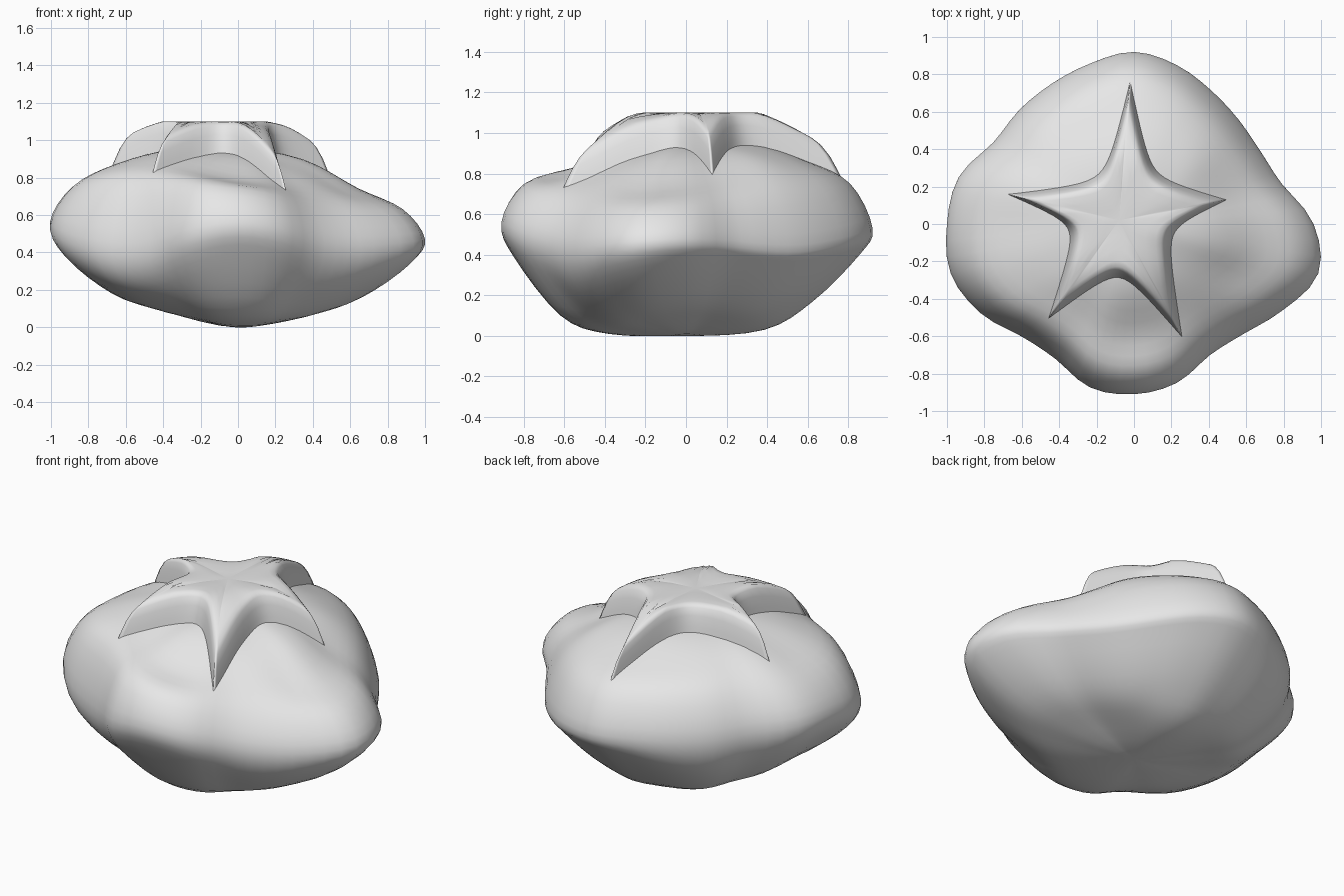
import bpy
import bmesh
from math import cos, sin, pi
from mathutils import Vector
from mathutils.bvhtree import BVHTree

cube = bpy.data.objects.get("Cube")
if cube:
    bpy.data.objects.remove(cube, do_unlink=True)


def make_material(name, value):
    mat = bpy.data.materials.new(name)
    mat.use_nodes = True
    color = (value, value, value, 1)
    mat.diffuse_color = color
    mat.node_tree.nodes["Principled BSDF"].inputs["Base Color"].default_value = color
    return mat


def spline(a, b, c, d, t):
    """Smooth curve from b to c."""
    return b + t * (c - a + t * (2 * a - 5 * b + 4 * c - d + t * (3 * (b - c) + d - a))) / 2


def around(values, turn):
    """Smooth periodic value for a fraction of a full turn."""
    n = len(values)
    i = int(turn * n)
    picks = [values[(i + k) % n] for k in (-1, 0, 1, 2)]
    return spline(*picks, turn * n - i)


def loft(bm, rings, top, bottom=None):
    """Skin closed rings, closing the ends with fans."""
    loops = [[bm.verts.new(p) for p in ring] for ring in rings]
    count = len(loops[0])
    ends = [(loops[0], bm.verts.new(top))]
    if bottom is not None:
        ends.append((loops[-1], bm.verts.new(bottom)))
    for i in range(count):
        j = (i + 1) % count
        for upper, lower in zip(loops, loops[1:]):
            bm.faces.new((upper[i], lower[i], lower[j], upper[j]))
        for loop, pole in ends:
            bm.faces.new((pole, loop[i], loop[j]))
    bmesh.ops.recalc_face_normals(bm, faces=bm.faces)


def add_object(name, bm, mat):
    mesh = bpy.data.meshes.new(name)
    bm.to_mesh(mesh)
    mesh.materials.append(mat)
    for face in mesh.polygons:
        face.use_smooth = True
    obj = bpy.data.objects.new(name, mesh)
    bpy.context.collection.objects.link(obj)
    return obj


grey = make_material("stone grey", 0.8)

# Rock: plan radius, then heights at fractions of that radius, counterclockwise from +x
radius = [.96, .82, .78, .79, .825, .88, .92, .89, .87, .865, .87, .97,
          1, 1.015, .95, .85, .835, .905, .91, .88, .81, .83, .92, 1.02]
top_z, bottom_z = .95, 0
levels = [
    (.35, [.9, .93, .95, .95, .95, .94, .92, .89]),
    (.65, [.75, .8, .85, .86, .86, .87, .88, .89, .87, .88, .88, .84, .79, .78, .77, .73]),
    (.88, [.64, .7, .75, .76, .75, .77, .74, .63]),
    (1, [.48, .45, .53, .53, .57, .45, .56, .44]),
    (.93, [.37, .34, .4, .31, .41, .25, .39, .26]),
    (.68, [.19, .15, .17, .11, .19, .12, .1, .09]),
    (.42, [.09, .06, .03, .05, .1, .05, .01, .03]),
]
SIDES, STEPS = 72, 4
columns = []
for s in range(SIDES):
    turn = s / SIDES
    r = around(radius, turn)
    direction = Vector((cos(turn * 2 * pi), sin(turn * 2 * pi), 0))
    profile = [Vector((0, 0, top_z))]
    profile += [direction * r * f + Vector((0, 0, around(z, turn))) for f, z in levels]
    profile.append(Vector((0, 0, bottom_z)))
    # Mirrored neighbours keep the surface level at both poles
    flip = Vector((-1, -1, 1))
    padded = [profile[1] * flip] + profile + [profile[-2] * flip]
    column = []
    for i in range(len(profile) - 1):
        column += [spline(*padded[i:i + 4], k / STEPS) for k in range(STEPS)]
    columns.append(column[1:])

bm = bmesh.new()
loft(bm, list(zip(*columns)), (0, 0, top_z), (0, 0, bottom_z))
surface = BVHTree.FromBMesh(bm)
add_object("rock", bm, grey)
bm.free()


def ground(p):
    hit = surface.ray_cast(Vector((p.x, p.y, 3)), Vector((0, 0, -1)))[0]
    return hit.z if hit else .5


# Starfish: arm tips and the notches that follow them, draped over the rock
tips = [(.5, .13), (-.02, .77), (-.68, .16), (-.46, -.51), (.26, -.61)]
notches = [(.12, .29), (-.19, .27), (-.35, -.04), (-.08, -.29), (.21, -.07)]
tips = [Vector(p) for p in tips]
centre = Vector((-.08, .02))
outline = []
PER_ARM, TIGHT = 18, 4
for i, notch in enumerate(notches):
    a, b = tips[i], tips[(i + 1) % len(tips)]
    pull = ((2 + 2 * TIGHT) * Vector(notch) - a - b) / (2 * TIGHT)
    for k in range(PER_ARM):
        t = (1 - cos(pi * k / PER_ARM)) / 2
        wa, wc, wb = (1 - t) ** 2, 2 * TIGHT * t * (1 - t), t * t
        outline.append((a * wa + pull * wc + b * wb) / (wa + wc + wb))


def star_point(p, scale, lift):
    q = centre + (p - centre) * scale
    base = ground(q)
    thickness = min(.16, .2 - .12 * (q - centre).length)
    height = min(1.1 - base, thickness) * lift
    return Vector((q.x, q.y, base + height))


# Each ring is a scale of the outline and a share of the body thickness
body = [(.25, .98), (.5, 1), (.7, 1), (.8, .98), (.86, .88), (.92, .6), (.97, .2), (1, -.1)]
bm = bmesh.new()
rings = [[star_point(p, scale, lift) for p in outline] for scale, lift in body]
loft(bm, rings, star_point(centre, 0, .95))
add_object("starfish", bm, grey)
bm.free()
